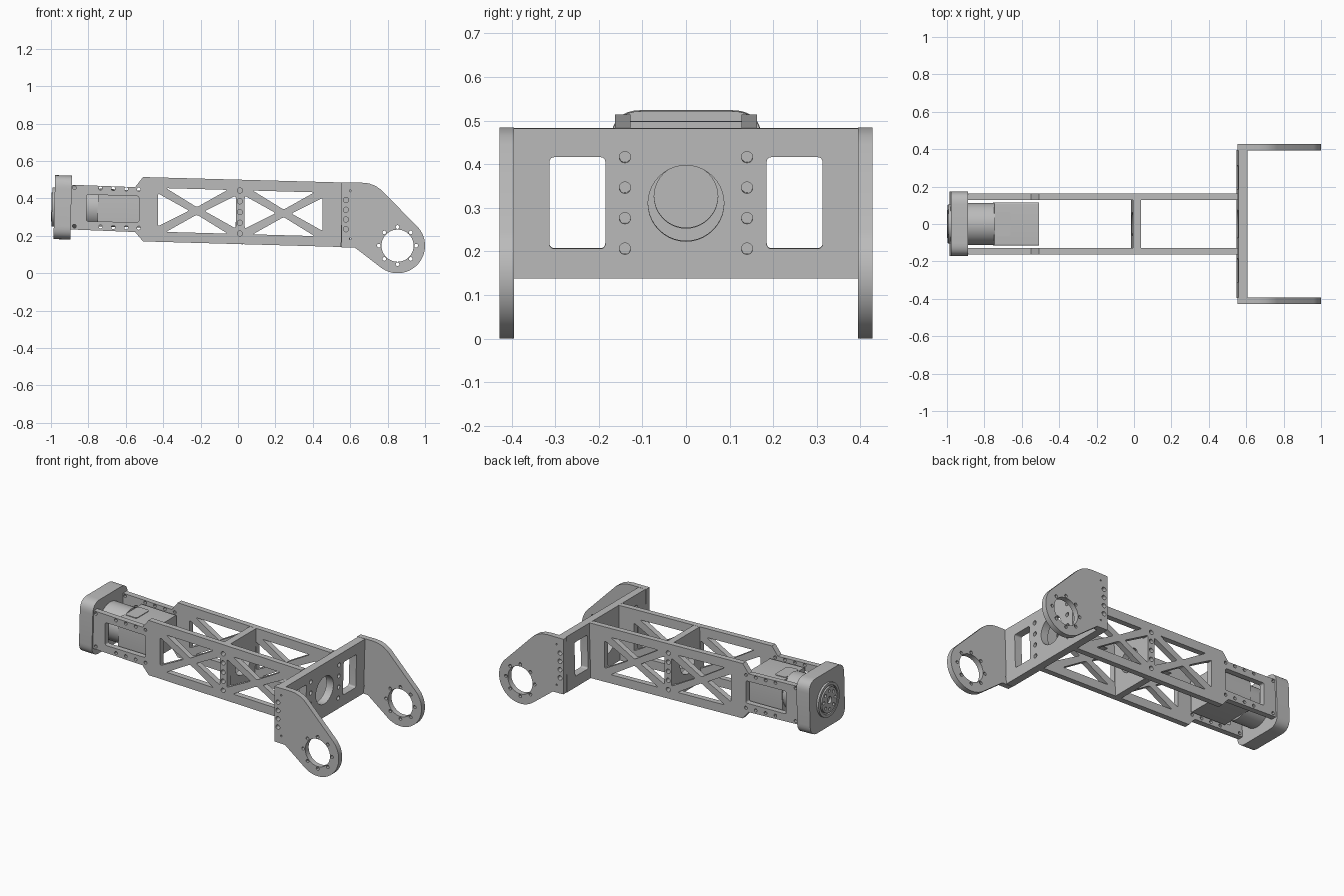
import bpy, bmesh
from math import sin, cos, pi, radians
from mathutils import Matrix, Vector

if "Cube" in bpy.data.objects:
    bpy.data.objects.remove(bpy.data.objects["Cube"])

TILT = 0.028          # the arm slopes gently down toward the fork
GREY = (0.5, 0.5, 0.5, 1)
metal = bpy.data.materials.new("grey_metal")
metal.use_nodes = True
metal.diffuse_color = GREY
metal.node_tree.nodes["Principled BSDF"].inputs["Base Color"].default_value = GREY

FACING_Y = Matrix.Rotation(pi / 2, 4, 'X')
FACING_X = Matrix.Rotation(pi / 2, 4, 'Z') @ FACING_Y
SLOPE = Matrix.Rotation(TILT, 4, 'Y')
parts = []


def arc(cx, cy, r, a0, a1, n):
    return [(cx + r * cos(radians(a0 + (a1 - a0) * i / n)),
             cy + r * sin(radians(a0 + (a1 - a0) * i / n))) for i in range(n + 1)]


def circle(cx, cy, r, n=20):
    return arc(cx, cy, r, 0, 360, n)[:-1]


def rect(x0, x1, y0, y1):
    return [(x0, y0), (x1, y0), (x1, y1), (x0, y1)]


def fillet(points, r, n=5):
    """Round every corner of a polygon."""
    out = []
    for i, p in enumerate(points):
        p = Vector(p)
        a = p + (Vector(points[i - 1]) - p).normalized() * r
        b = p + (Vector(points[(i + 1) % len(points)]) - p).normalized() * r
        for k in range(n + 1):
            t = k / n
            out.append(tuple(a * (1 - t) ** 2 + p * 2 * t * (1 - t) + b * t * t))
    return out


def plate(name, outlines, thickness, matrix):
    """Extrude a flat outline; any further outlines inside it become holes."""
    data = bpy.data.curves.new(name, 'CURVE')
    data.dimensions, data.fill_mode = '2D', 'BOTH'
    data.extrude = thickness / 2
    for pts in outlines:
        s = data.splines.new('POLY')
        s.points.add(len(pts) - 1)
        for q, p in zip(s.points, pts):
            q.co = (p[0], p[1], 0, 1)
        s.use_cyclic_u = True
    temp = bpy.data.objects.new(name + "_outline", data)
    bpy.context.scene.collection.objects.link(temp)
    graph = bpy.context.evaluated_depsgraph_get()
    mesh = bpy.data.meshes.new_from_object(temp.evaluated_get(graph))
    bpy.data.objects.remove(temp)
    bm = bmesh.new()
    bm.from_mesh(mesh)
    bmesh.ops.remove_doubles(bm, verts=bm.verts, dist=1e-5)
    bmesh.ops.recalc_face_normals(bm, faces=bm.faces)
    bm.to_mesh(mesh)
    bm.free()
    mesh.materials.clear()
    mesh.materials.append(metal)
    obj = bpy.data.objects.new(name, mesh)
    obj.matrix_world = matrix
    bpy.context.scene.collection.objects.link(obj)
    parts.append(obj)


def across(name, outlines, x, z, thickness):
    """A plate facing along the arm, following its slope."""
    plate(name, outlines, thickness, Matrix.Translation((x, 0, z)) @ SLOPE @ FACING_X)


def truss(cx, cz, w=0.208, h=0.117):
    """Four triangular openings that leave an X of struts."""
    tris = []
    for s in (-1, 1):
        tris.append([(-0.165, s * h), (0.165, s * h), (0, s * 0.02)])
        tris.append([(s * w, -0.088), (s * w, 0.088), (s * 0.042, 0)])
    return [fillet([(cx + x, cz + y - TILT * x) for x, y in t], 0.012) for t in tris]


# Arm side plates with trusses, motor window and screw holes
arm = [(-0.9, 0.473), (-0.55, 0.460), (-0.508, 0.514), (0.556, 0.485),
       (0.556, 0.140), (-0.508, 0.170), (-0.55, 0.220), (-0.9, 0.234)]
arm_holes = truss(-0.22, 0.333) + truss(0.244, 0.320)
arm_holes.append(fillet([(-0.81, 0.277), (-0.53, 0.273), (-0.53, 0.412), (-0.81, 0.42)], 0.012))
for k in range(5):
    arm_holes.append(circle(0.01, 0.212 + k * 0.0575, 0.014))
for x in (-0.875, -0.735, -0.667, -0.598, -0.53):
    for dz in (-0.103, 0.103):
        arm_holes.append(circle(x, 0.33 - TILT * x + dz, 0.010, 12))

# Fork cheeks with bearing hole and bolt circle
cheek = [(0.553, 0.484), (0.553, 0.138), (0.626, 0.136)]
cheek += arc(0.853, 0.147, 0.147, -125, 45, 40)
cheek += [(0.765, 0.446), (0.735, 0.467), (0.70, 0.480), (0.66, 0.484)]
cheek_holes = [circle(0.853, 0.147, 0.086, 40)]
for k in range(8):
    a = k * pi / 4
    cheek_holes.append(circle(0.853 + 0.1 * cos(a), 0.147 + 0.1 * sin(a), 0.010, 12))
for k in range(4):
    cheek_holes.append(circle(0.577, 0.235 + k * 0.052, 0.014))
for z in (0.185, 0.44):
    cheek_holes.append(circle(0.6, z, 0.005, 8))

for side, s in (("front", -1), ("rear", 1)):
    plate(side + "_arm_plate", [arm] + arm_holes, 0.035,
          Matrix.Translation((0, s * 0.145, 0)) @ FACING_Y)
    plate(side + "_fork_cheek", [cheek] + cheek_holes, 0.034,
          Matrix.Translation((0, s * 0.411, 0)) @ FACING_Y)

# Fork cross plate with two windows, a centre hole and screw holes
cross = [rect(-0.396, 0.396, -0.172, 0.172), circle(0, 0, 0.087, 40)]
for s in (-1, 1):
    cross.append(fillet(rect(s * 0.249 - 0.064, s * 0.249 + 0.064, -0.104, 0.106), 0.012))
    for k in range(4):
        cross.append(circle(s * 0.14, -0.104 + k * 0.07, 0.013))
across("fork_cross_plate", cross, 0.578, 0.311, 0.049)

# Middle brace
across("middle_brace", [rect(-0.128, 0.128, -0.172, 0.172), circle(0, 0, 0.073, 40)],
       0.011, 0.327, 0.043)

# Motor: round gearbox, square body, label plate
across("motor_gearbox", [circle(0, 0, 0.112, 48)], -0.82, 0.352, 0.15)
across("motor_body", [fillet(rect(-0.116, 0.116, -0.098, 0.1), 0.01)], -0.63, 0.345, 0.24)
plate("motor_label", [fillet(rect(-0.04, 0.04, -0.065, 0.065), 0.015)], 0.008,
      Matrix.Translation((-0.70, 0, 0.447)) @ SLOPE)

# End cap with output flange, hub and bolts
across("end_cap", [fillet(rect(-0.172, 0.174, -0.171, 0.171), 0.07, 8)], -0.937, 0.352, 0.09)
across("flange_ring", [circle(0, 0, 0.105, 48), circle(0, 0, 0.088, 48)], -0.986, 0.354, 0.018)
hub = [circle(0, 0, 0.078, 40), circle(0, 0, 0.022)]
for k in range(8):
    hub.append(circle(0.056 * cos(k * pi / 4), 0.056 * sin(k * pi / 4), 0.010, 12))
across("output_hub", hub, -0.989, 0.354, 0.018)

# Smooth round walls, keep edges crisp
bpy.ops.object.select_all(action='DESELECT')
for obj in parts:
    obj.select_set(True)
bpy.context.view_layer.objects.active = parts[0]
bpy.ops.object.shade_smooth_by_angle(angle=radians(30))
